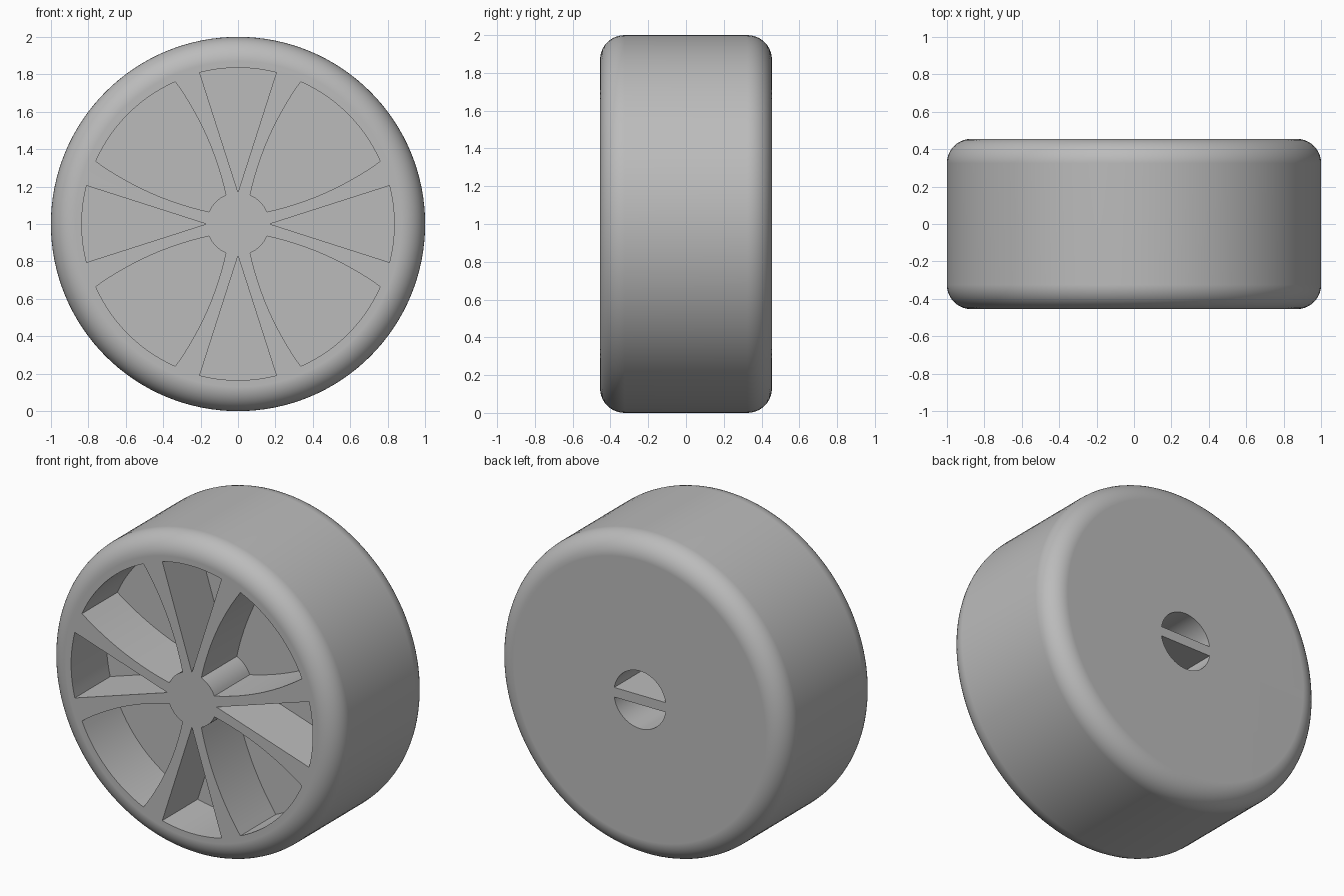
import bpy, bmesh, math
from mathutils import Vector

if "Cube" in bpy.data.objects:
    bpy.data.objects.remove(bpy.data.objects["Cube"])

HALF, R, FILLET = 0.455, 1.0, 0.13
POCKET_FLOOR = -0.105
RIM, HUB = 0.835, 0.168

grey = bpy.data.materials.new("light grey")
grey.diffuse_color = (0.5, 0.5, 0.5, 1)
grey.use_nodes = True
grey.node_tree.nodes["Principled BSDF"].inputs["Base Color"].default_value = grey.diffuse_color


def make_object(name, bm):
    bmesh.ops.recalc_face_normals(bm, faces=bm.faces)
    mesh = bpy.data.meshes.new(name)
    bm.to_mesh(mesh)
    bm.free()
    mesh.materials.append(grey)
    ob = bpy.data.objects.new(name, mesh)
    bpy.context.collection.objects.link(ob)
    return ob


def lathe(name, profile, steps):
    """Revolve (radius, y) points around the axle; the ends become flat caps."""
    bm = bmesh.new()
    rings = [[bm.verts.new((r * math.cos(2 * math.pi * i / steps), y,
                            1 + r * math.sin(2 * math.pi * i / steps)))
              for i in range(steps)] for r, y in profile]
    for a, b in zip(rings, rings[1:]):
        for i in range(steps):
            j = (i + 1) % steps
            bm.faces.new((a[i], a[j], b[j], b[i]))
    bm.faces.new(rings[0])
    bm.faces.new(rings[-1])
    return make_object(name, bm)


def prism(bm, outline, y0, y1, turn=0.0):
    """Closed (x, z) outline about the axle, turned and extruded along y."""
    c, s = math.cos(turn), math.sin(turn)
    front, back = [[bm.verts.new((x * c - z * s, y, 1 + x * s + z * c))
                    for x, z in outline] for y in (y0, y1)]
    n = len(outline)
    bm.faces.new(front)
    bm.faces.new(back)
    for i in range(n):
        j = (i + 1) % n
        bm.faces.new((front[i], front[j], back[j], back[i]))


def arc(r, a0, a1, n):
    return [(r * math.cos(a0 + (a1 - a0) * i / n),
             r * math.sin(a0 + (a1 - a0) * i / n)) for i in range(n + 1)]


def curve(p, q, s, n=14):
    p, q, s = Vector(p), Vector(q), Vector(s)
    return [tuple((1 - t) ** 2 * p + 2 * t * (1 - t) * q + t * t * s)
            for t in (i / n for i in range(n + 1))]


# Wheel body with rounded shoulders
shoulder = [(R - FILLET + x, HALF - FILLET + y)
            for x, y in arc(FILLET, 0, math.pi / 2, 10)]
profile = [(r, -y) for r, y in reversed(shoulder)] + shoulder
wheel = lathe("wheel", profile, 128)

cut = bmesh.new()

# Narrow wedge pocket outline
half_angle = math.atan2(0.205, 0.81)
wedge = [(0, 0.17)] + arc(RIM, math.pi / 2 - half_angle, math.pi / 2 + half_angle, 10)

# Wide pocket outline: bowed sides, outer arc at the rim, inner arc at the hub
side = curve((0.065, 0.155), (0.138, 0.485), (0.335, 0.76))
a_out = math.atan2(0.76, 0.335)
a_in = math.atan2(0.155, 0.065)
wide = (side
        + arc(math.hypot(0.335, 0.76), a_out, math.pi / 2 - a_out, 14)[1:-1]
        + [(z, x) for x, z in reversed(side)]
        + arc(HUB, math.pi / 2 - a_in, a_in, 8)[1:-1])

for k in range(4):
    for outline in (wedge, wide):
        prism(cut, outline, -HALF - 0.1, POCKET_FLOOR, k * math.pi / 2)

# Axle hole in the back, split by a flat bar
lift = math.asin(0.03 / 0.18)
for turn in (0, math.pi):
    prism(cut, arc(0.18, lift, math.pi - lift, 24), 0.0, HALF + 0.1, turn)

cutter = make_object("pocket_cutter", cut)
cutter.hide_render = True

mod = wheel.modifiers.new("pockets", 'BOOLEAN')
mod.operation, mod.solver, mod.object = 'DIFFERENCE', 'EXACT', cutter
bpy.context.view_layer.objects.active = wheel
bpy.ops.object.select_all(action='DESELECT')
wheel.select_set(True)
bpy.ops.object.modifier_apply(modifier=mod.name)
bpy.data.objects.remove(cutter, do_unlink=True)

# Smooth rounded surfaces, crisp pocket edges
bpy.ops.object.shade_smooth_by_angle(angle=math.radians(30))
weighted = wheel.modifiers.new("flat_face_normals", 'WEIGHTED_NORMAL')
weighted.keep_sharp = True
